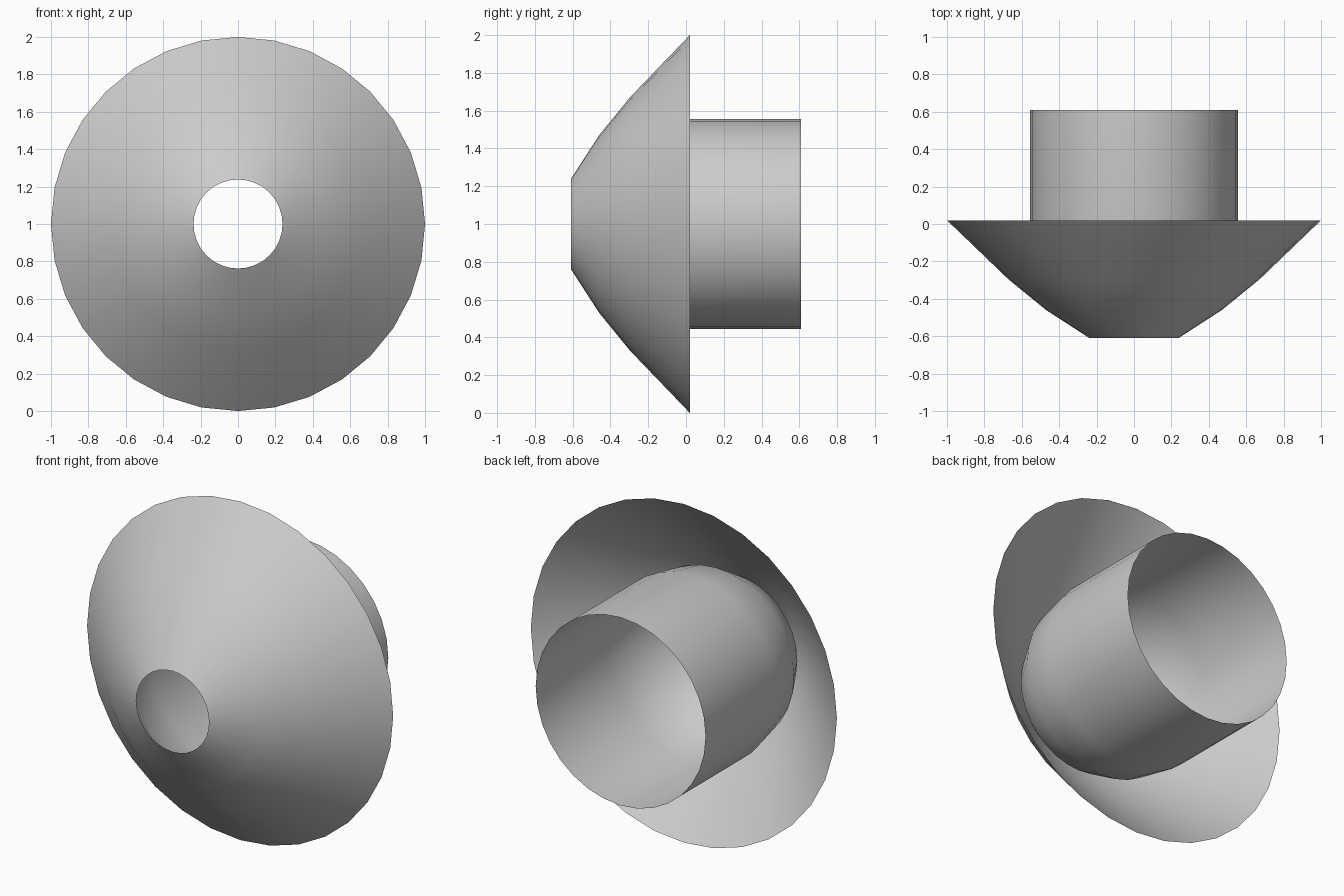
import bpy
import bmesh
from math import cos, sin, tau

if "Cube" in bpy.data.objects:
    bpy.data.objects.remove(bpy.data.objects["Cube"])

SIDES = 32


def lathe(name, profile):
    """Revolve (radius, y) points around the y axis at z = 1, as an open shell."""
    bm = bmesh.new()
    rings = []
    for r, y in profile:
        rings.append([bm.verts.new((r * cos(tau * i / SIDES), y, 1 + r * sin(tau * i / SIDES)))
                      for i in range(SIDES)])
    for a, b in zip(rings, rings[1:]):
        for i in range(SIDES):
            j = (i + 1) % SIDES
            bm.faces.new((a[i], a[j], b[j], b[i])).smooth = True
    # wound so that the normals face away from the axis
    bm.normal_update()
    face = bm.faces[:][0]
    c = face.calc_center_median()
    if face.normal.x * c.x + face.normal.z * (c.z - 1) < 0:
        bmesh.ops.reverse_faces(bm, faces=bm.faces[:])
    mesh = bpy.data.meshes.new(name)
    bm.to_mesh(mesh)
    bm.free()
    obj = bpy.data.objects.new(name, mesh)
    bpy.context.collection.objects.link(obj)
    return obj


# Flared skirt, opening towards the back
lathe("flared_skirt", [(0.238, -0.61), (0.47, -0.46), (0.67, -0.297), (1.0, 0.02)])

# Inner sleeve: straight tube with a rounded shoulder closing in to the front hole
lathe("inner_sleeve", [(0.238, -0.61), (0.405, -0.46), (0.51, -0.28),
                       (0.555, -0.05), (0.555, 0.61)])
